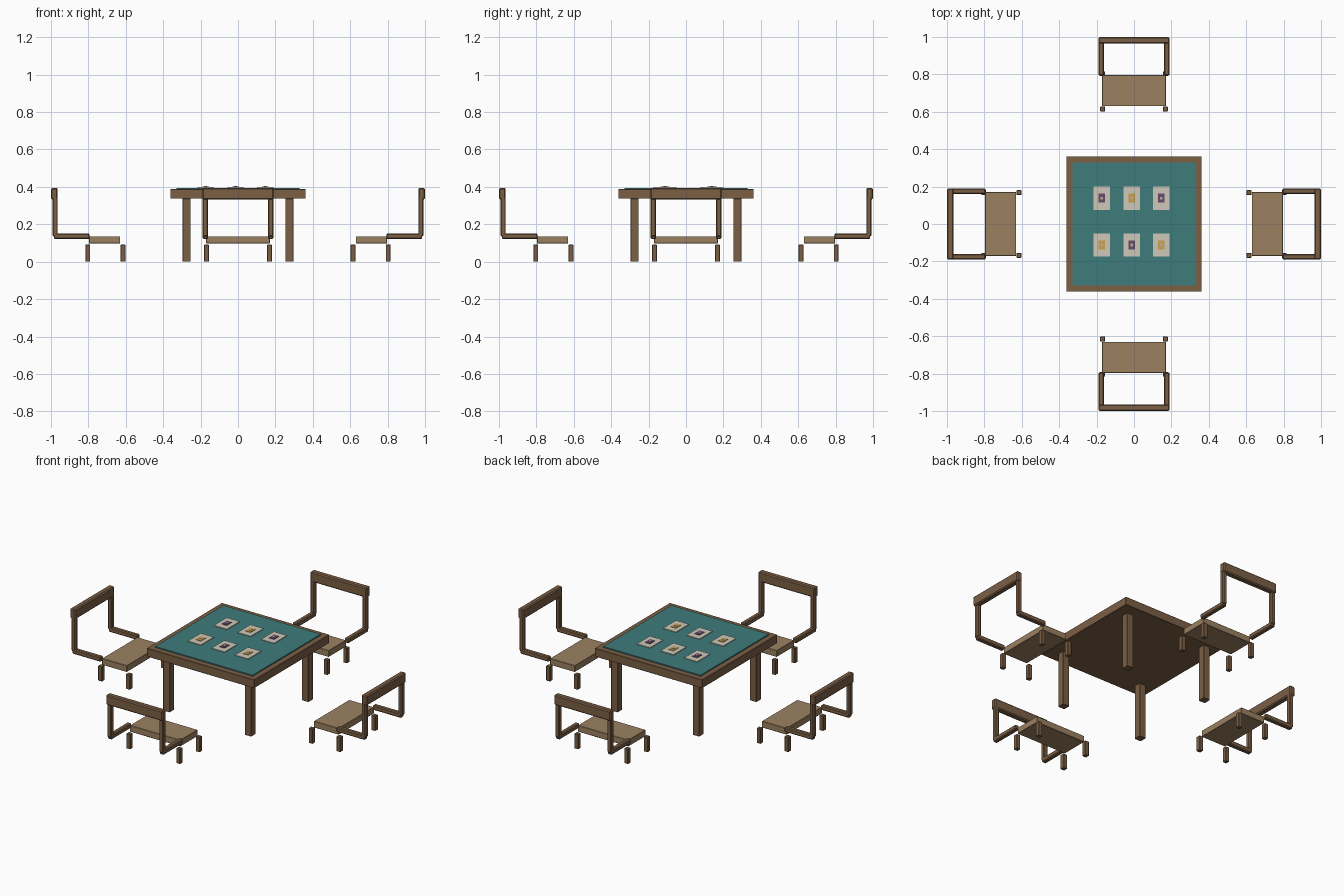
import bpy, math
from mathutils import Matrix

if "Cube" in bpy.data.objects:
    bpy.data.objects.remove(bpy.data.objects["Cube"])


def material(name, rgb):
    m = bpy.data.materials.new(name)
    m.diffuse_color = (*rgb, 1)
    m.use_nodes = True
    m.node_tree.nodes["Principled BSDF"].inputs["Base Color"].default_value = m.diffuse_color
    return m


WOOD = material("wood", (0.20, 0.115, 0.06))
SEAT = material("seat_wood", (0.33, 0.22, 0.12))
FELT = material("felt", (0.05, 0.20, 0.20))
CARD = material("card", (0.62, 0.58, 0.48))
PURPLE = material("purple", (0.14, 0.07, 0.15))
GOLD = material("gold", (0.60, 0.36, 0.07))
LIGHT = material("pale", (0.55, 0.42, 0.35))


def box(name, lo, hi, mat, bevel=0.0, turn=0.0):
    """Box between two corners, turned about the world z axis."""
    size = [b - a for a, b in zip(lo, hi)]
    mid = [(a + b) / 2 for a, b in zip(lo, hi)]
    bpy.ops.mesh.primitive_cube_add(size=1)
    ob = bpy.context.object
    ob.name = name
    ob.data.transform(Matrix.Rotation(turn, 4, 'Z')
                      @ Matrix.Translation(mid)
                      @ Matrix.Diagonal((*size, 1)))
    ob.data.materials.append(mat)
    if bevel:
        mod = ob.modifiers.new("bevel", 'BEVEL')
        mod.width = bevel
        mod.segments = 1
    return ob


# Table
box("table_top", (-0.362, -0.362, 0.337), (0.362, 0.362, 0.388), WOOD, 0.002)
box("table_felt", (-0.328, -0.328, 0.38), (0.328, 0.328, 0.395), FELT)
for sx in (-1, 1):
    for sy in (-1, 1):
        x, y = sx * 0.275, sy * 0.275
        box("table_leg", (x - 0.022, y - 0.022, 0), (x + 0.022, y + 0.022, 0.338), WOOD, 0.002)

# Cards with a coloured emblem
for j, y in enumerate((0.138, -0.112)):
    for i, x in enumerate((-0.172, -0.012, 0.146)):
        emblem, dot = (PURPLE, LIGHT) if (i + j) % 2 == 0 else (GOLD, LIGHT)
        box("card", (x - 0.044, y - 0.062, 0.394), (x + 0.044, y + 0.062, 0.399), CARD)
        box("card_emblem", (x - 0.017, y - 0.024, 0.398), (x + 0.017, y + 0.024, 0.402), emblem)
        box("card_emblem_dot", (x - 0.007, y - 0.007, 0.401), (x + 0.007, y + 0.007, 0.404), dot)


# Chair: laid out on the +x side, then turned about the table
def chair(turn):
    box("seat", (0.63, -0.17, 0.097), (0.797, 0.17, 0.136), SEAT, 0.002, turn)
    for s in (-1, 1):
        y = s * 0.168
        for x in (0.615, 0.803):
            box("chair_leg", (x - 0.013, y - 0.013, 0), (x + 0.013, y + 0.013, 0.091), WOOD, 0.002, turn)
        y = s * 0.175
        box("side_rail", (0.793, y - 0.014, 0.121), (0.985, y + 0.014, 0.15), WOOD, 0.005, turn)
        box("back_post", (0.964, y - 0.014, 0.135), (0.991, y + 0.014, 0.35), WOOD, 0.005, turn)
    box("back_rail", (0.964, -0.19, 0.333), (1.0, 0.19, 0.394), WOOD, 0.006, turn)


for k in range(4):
    chair(k * math.pi / 2)
